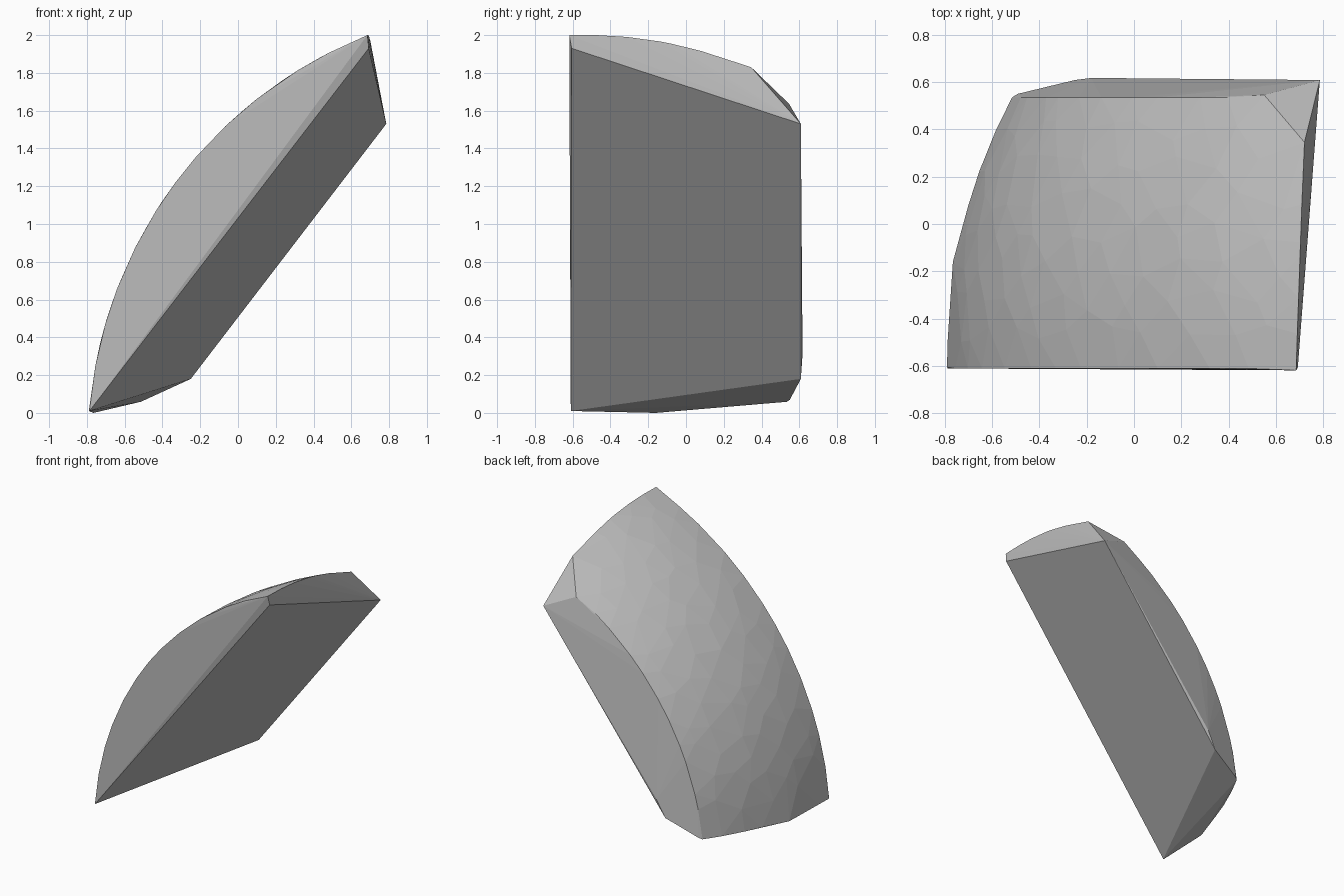
import bpy, bmesh, math, random
from mathutils import Vector

if "Cube" in bpy.data.objects:
    bpy.data.objects.remove(bpy.data.objects["Cube"])

random.seed(4)
CENTRE = Vector((1.545, -0.55, -0.177))   # sphere that the domed side belongs to
RADIUS = 2.34


def dome_angles(y):
    """Radius of the dome slice at y, and its bottom and top angles."""
    r = math.sqrt(RADIUS ** 2 - (y - CENTRE.y) ** 2)
    z_low = 0.01 + 0.045 * max(0, (y + 0.15) / 0.63)
    x_high = 0.685 + 0.035 * (y + 0.6)
    low = math.pi - math.asin((z_low - CENTRE.z) / r)
    high = math.acos((x_high - CENTRE.x) / r)
    return r, low, high


def dome_point(y, t, jitter=0.0):
    r, low, high = dome_angles(y)
    a = low + (high - low) * t + jitter
    return Vector((CENTRE.x + r * math.cos(a), y, CENTRE.z + r * math.sin(a)))


# Corner points of the flat cut, the ends and the chipped back edge
points = [Vector(p) for p in (
    (0.685, -0.618, 2.0), (0.692, -0.605, 1.93), (-0.79, -0.605, 0.01),
    (-0.25, 0.608, 0.18), (-0.18, 0.617, 0.31), (0.785, 0.608, 1.53),
    (0.72, 0.345, 1.83), (0.55, 0.545, 1.637), (-0.49, 0.55, 0.07),
    (-0.765, -0.16, 0.0))]

# Domed side: jittered rows of points on the sphere
ROWS, COLS = 8, 12
for i in range(ROWS + 1):
    y0 = -0.61 + 1.145 * i / ROWS
    for j in range(COLS + 1):
        edge_y = i in (0, ROWS)
        edge_t = j in (0, COLS)
        y = y0 if edge_y else y0 + random.uniform(-0.045, 0.045)
        t = (j + (0.5 * (i % 2) if not (edge_t or edge_y) else 0)) / COLS
        p = dome_point(min(y, 0.535), min(t, 1.0),
                       0 if edge_t else random.uniform(-0.02, 0.02))
        # leave out the chipped corner
        if (p.x - 0.55) * 0.2 + (p.y - 0.545) * 0.17 < 0:
            points.append(p)

# Wrap the points into one faceted chunk
bm = bmesh.new()
for p in points:
    bm.verts.new(p)
hull = bmesh.ops.convex_hull(bm, input=bm.verts)
loose = {g for g in hull["geom_interior"] + hull["geom_unused"]
         if isinstance(g, bmesh.types.BMVert)}
bmesh.ops.delete(bm, geom=list(loose), context='VERTS')
bmesh.ops.dissolve_limit(bm, angle_limit=math.radians(1.5),
                         verts=bm.verts, edges=bm.edges)
bmesh.ops.recalc_face_normals(bm, faces=bm.faces)

# Stand on the ground
low = min(v.co.z for v in bm.verts)
bmesh.ops.translate(bm, verts=bm.verts, vec=(0, 0, -low))

mesh = bpy.data.meshes.new("rock_chunk")
bm.to_mesh(mesh)
bm.free()
rock = bpy.data.objects.new("rock_chunk", mesh)
bpy.context.collection.objects.link(rock)

grey = bpy.data.materials.new("stone grey")
grey.diffuse_color = (0.5, 0.5, 0.5, 1)
grey.use_nodes = True
grey.node_tree.nodes["Principled BSDF"].inputs["Base Color"].default_value = grey.diffuse_color
mesh.materials.append(grey)
